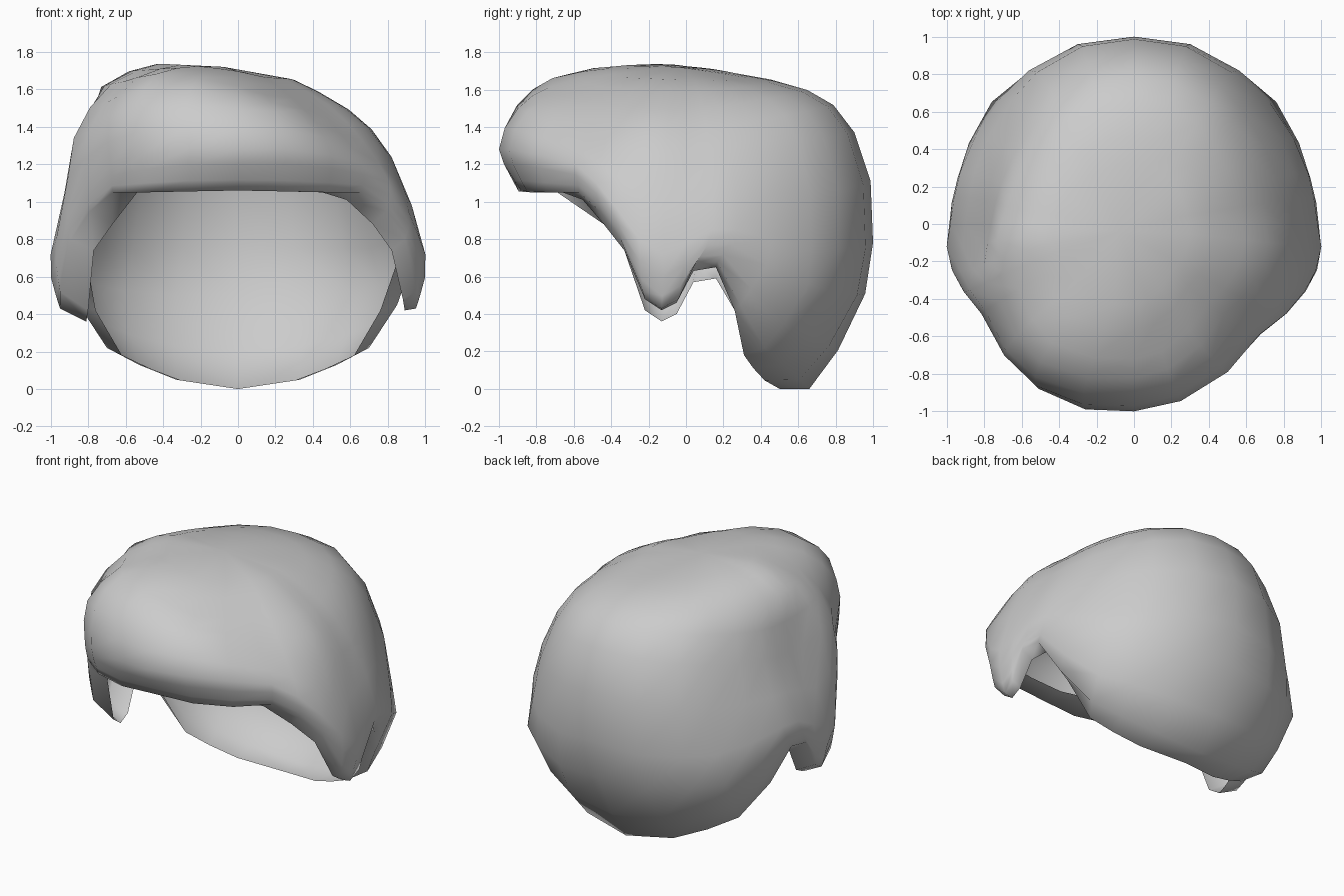
import bpy, bmesh, math
from mathutils import Vector

if "Cube" in bpy.data.objects:
    bpy.data.objects.remove(bpy.data.objects["Cube"])

# Half outlines, running from front centre round the right side to back centre
HEM = [(0, -.72, 1.06), (.25, -.70, 1.055), (.45, -.66, 1.05), (.58, -.55, 1.01), (.72, -.44, .88),
       (.82, -.33, .74), (.88, -.22, .48), (.89, -.13, .42), (.89, -.05, .46), (.87, .04, .63),
       (.84, .16, .65), (.76, .26, .42), (.62, .31, .18), (.47, .36, .11), (.30, .42, .045), (0, .50, 0)]
LOWER = [(0, -.88, 1.06), (.25, -.85, 1.055), (.48, -.74, 1.05), (.66, -.57, 1.05), (.79, -.46, .95),
         (.89, -.35, .80), (.95, -.23, .52), (.95, -.13, .43), (.96, -.04, .48), (.96, .05, .67),
         (.93, .17, .68), (.85, .29, .45), (.70, .42, .22), (.53, .52, .13), (.33, .61, .05),
         (0, .66, 0)]
WIDEST = [(0, -1, 1.28), (.25, -.945, 1.28), (.5, -.79, 1.25), (.67, -.59, 1.2), (.81, -.48, 1.1),
          (.91, -.36, .95), (.97, -.25, .8), (1, -.12, .72), (.98, 0, .78), (.96, .14, .85),
          (.93, .27, .85), (.85, .46, .8), (.71, .67, .75), (.56, .82, .75), (.30, .96, .75),
          (0, 1, .78)]


def clamp(v):
    return max(0.0, min(1.0, v))


def soft(v):
    """Absolute value with a rounded bottom."""
    return math.sqrt(v * v + .09) - .3


def full_loop(half):
    left = [(-x, y, z) for x, y, z in half[-2:0:-1]]
    return [Vector(p) for p in list(half) + left]


def sweep_left(p, push, lift):
    """Push the swept-over hair out and up on the left, fading to the back."""
    w = clamp(.35 - p.x / .4) * clamp((.75 - p.y) / .8)
    return Vector((p.x - push * w * clamp(-p.x / .25), p.y, p.z + lift * w))


def between(a, b, c, d, t):
    """Smooth ring a fraction t of the way from b to c."""
    return [(q * 2 + (r - p) * t + (p * 2 - q * 5 + r * 4 - s) * t ** 2
             + (q * 3 - p - r * 3 + s) * t ** 3) * .5 for p, q, r, s in zip(a, b, c, d)]


hem, lower, widest = full_loop(HEM), full_loop(LOWER), full_loop(WIDEST)

# Left sideburn hangs lower and thicker; fringe edge rises on the left
for p in hem:
    if p.x < -.5 and p.y < .2:
        p.x += .08 if p.z < .6 else .05
    if p.x < -.7 and p.z < .7 and p.y < .2:
        p.z -= .06
    if p.y < -.5 and p.x < 0:
        p.z += .05 * clamp(-p.x / .4)

# Fringe is fuller on the left
for loop in (lower, widest):
    for p in loop:
        if p.y < -.5 and p.x < 0:
            p.y -= .12 * clamp(-p.x / .67)
            p.x -= .01

# Upper rings shrink towards the crown
shoulder, crown, top = [], [], []
for p in widest:
    s = Vector((p.x * .82, p.y * .9, 1.23 + soft(p.y) * (.36 if p.y < 0 else .19)))
    front = 1.0 if s.y < 0 else 0.0
    c = Vector((s.x * .72, s.y * (.72 + .08 * front), 1.49 + .13 * soft(s.y) + .02 * clamp(s.y)))
    t = Vector((s.x * .36, s.y * (.36 + .12 * front), 1.65 + .02 * clamp(-s.y)))
    w = clamp(-s.x / .5) * clamp((-.12 - s.y) / .2)
    s += Vector((-.13, -.03, .05)) * w
    shoulder.append(s)
    crown.append(sweep_left(c, .14, .12))
    top.append(sweep_left(t, .15, .08))

# Round the shell with extra rings between the main ones
keys = [lower, widest, shoulder, crown, top]
rings = [hem, lower]
for i in range(len(keys) - 1):
    quad = (keys[max(i - 1, 0)], keys[i], keys[i + 1], keys[min(i + 2, len(keys) - 1)])
    for t in ((.33, .67) if i == 0 else (.5,)):
        ring = between(*quad, t)
        if i == 0:
            # Extra fullness at the nape
            for p in ring:
                w = clamp((p.y - .3) / .3)
                p.x *= 1 + .06 * w
                p.y += .05 * w
        rings.append(ring)
    rings.append(keys[i + 1])

bm = bmesh.new()
grid = [[bm.verts.new(p) for p in ring] for ring in rings]
n = len(hem)
for lo, hi in zip(grid, grid[1:]):
    for j in range(n):
        k = (j + 1) % n
        bm.faces.new((lo[j], lo[k], hi[k], hi[j]))
apex = bm.verts.new((-.08, -.04, 1.72))
for j in range(n):
    bm.faces.new((grid[-1][j], grid[-1][(j + 1) % n], apex))
bmesh.ops.recalc_face_normals(bm, faces=bm.faces)
if apex.link_faces[0].normal.z < 0:
    bmesh.ops.reverse_faces(bm, faces=bm.faces)
for f in bm.faces:
    f.smooth = True

mesh = bpy.data.meshes.new("hair_shell")
bm.to_mesh(mesh)
bm.free()
grey = bpy.data.materials.new("plain_grey")
grey.diffuse_color = (.6, .6, .6, 1)
grey.use_nodes = True
grey.node_tree.nodes["Principled BSDF"].inputs["Base Color"].default_value = grey.diffuse_color
mesh.materials.append(grey)
hair = bpy.data.objects.new("hair_shell", mesh)
bpy.context.collection.objects.link(hair)
